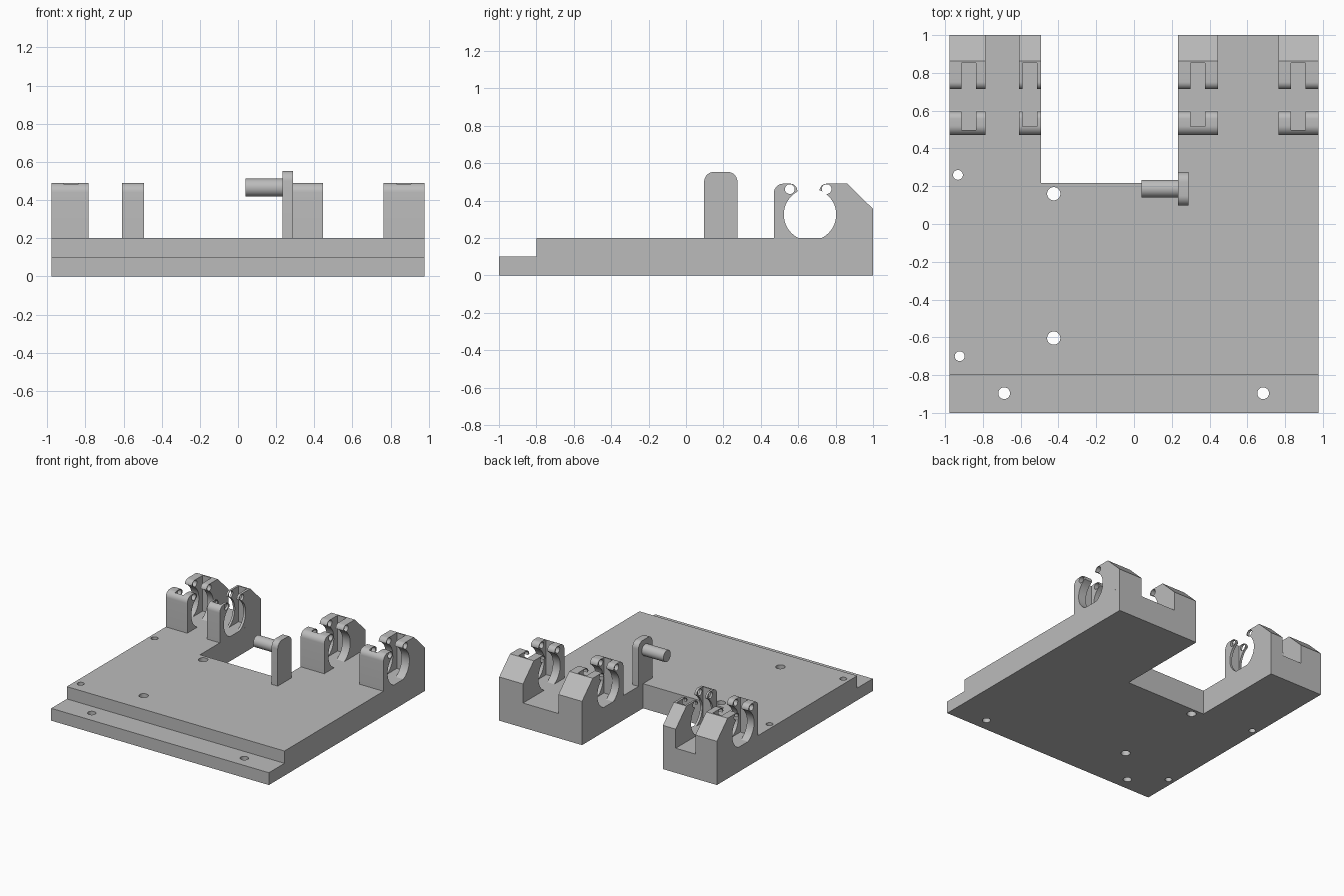
import bpy, bmesh
from math import cos, sin, radians
from mathutils import Matrix, Vector

if "Cube" in bpy.data.objects:
    bpy.data.objects.remove(bpy.data.objects["Cube"])

grey = bpy.data.materials.new("plain grey")
grey.use_nodes = True
grey.diffuse_color = (0.5, 0.5, 0.5, 1)
grey.node_tree.nodes["Principled BSDF"].inputs["Base Color"].default_value = (0.5, 0.5, 0.5, 1)


def finish(bm, name):
    bmesh.ops.recalc_face_normals(bm, faces=bm.faces)
    mesh = bpy.data.meshes.new(name)
    bm.to_mesh(mesh)
    bm.free()
    mesh.materials.append(grey)
    ob = bpy.data.objects.new(name, mesh)
    bpy.context.collection.objects.link(ob)
    return ob


def extrude(name, outlines, place, depth):
    """Extrude closed 2D outlines; place(a, b) gives the 3D start point."""
    bm = bmesh.new()
    for outline in outlines:
        face = bm.faces.new([bm.verts.new(place(a, b)) for a, b in outline])
        grown = bmesh.ops.extrude_face_region(bm, geom=[face])["geom"]
        bmesh.ops.translate(bm, vec=depth, verts=[v for v in grown if isinstance(v, bmesh.types.BMVert)])
    return finish(bm, name)


def side_extrude(name, outlines, x0, x1):
    return extrude(name, outlines, lambda y, z: (x0, y, z), Vector((x1 - x0, 0, 0)))


def arc(cy, cz, r, start, end, n=10):
    angles = [radians(start + (end - start) * i / n) for i in range(n + 1)]
    return [(cy + r * cos(a), cz + r * sin(a)) for a in angles]


def cylinder(name, centre, r, length, axis):
    bm = bmesh.new()
    bmesh.ops.create_cone(bm, cap_ends=True, segments=40, radius1=r, radius2=r, depth=length,
                          matrix=Matrix.Translation(centre) @ Vector((0, 0, 1)).rotation_difference(axis).to_matrix().to_4x4())
    return finish(bm, name)


def cut(ob, cutters):
    for cutter in cutters:
        mod = ob.modifiers.new("cut", "BOOLEAN")
        mod.operation, mod.solver, mod.object = "DIFFERENCE", "EXACT", cutter
        bpy.context.view_layer.objects.active = ob
        bpy.ops.object.modifier_apply(modifier=mod.name)
        bpy.data.objects.remove(cutter)


def smooth(ob):
    bpy.ops.object.select_all(action="DESELECT")
    ob.select_set(True)
    bpy.context.view_layer.objects.active = ob
    bpy.ops.object.shade_smooth_by_angle(angle=radians(30))


X, Z = Vector((1, 0, 0)), Vector((0, 0, 1))
HALF, FLOOR, TOP = 0.978, 0.2, 0.49

# Base plate with a front step, a back bay and screw holes
base = side_extrude("base_plate", [[(-1, 0), (1, 0), (1, FLOOR), (-0.8, FLOOR), (-0.8, 0.1), (-1, 0.1)]], -HALF, HALF)
bay = side_extrude("bay_cutter", [[(0.217, -0.1), (1.1, -0.1), (1.1, 0.3), (0.217, 0.3)]], -0.493, 0.234)
holes = [(-0.932, 0.26, 0.026), (-0.923, -0.7, 0.026), (-0.425, 0.16, 0.035),
         (-0.425, -0.604, 0.035), (-0.687, -0.896, 0.031), (0.684, -0.896, 0.031)]
cut(base, [bay] + [cylinder("hole_cutter", (x, y, 0.1), r, 0.4, Z) for x, y, r in holes])
smooth(base)

# Clamp profile: a front arm and a chamfered back arm around a round bore
BORE = (0.663, 0.325, 0.14)
front_arm = ([(0.47, FLOOR)] + arc(0.52, TOP - 0.05, 0.05, 180, 90)
             + arc(0.557, TOP - 0.038, 0.038, 90, -6) + arc(*BORE, 121, 243.2, 24))
back_arm = ([(1, FLOOR), (1, 0.355), (0.862, TOP)]
            + arc(0.752, TOP - 0.038, 0.038, 90, 175) + arc(*BORE, 67, -63.2, 24))

# Clamps: each has a strap slot from above and two pin holes across
clamps = [("outer_right_clamp", -HALF, -0.785, -0.875, 0.497),
          ("inner_right_clamp", -0.608, -0.493, -0.552, 0.515),
          ("inner_left_clamp", 0.234, 0.446, 0.338, 0.515),
          ("outer_left_clamp", 0.764, HALF, 0.869, 0.497)]
for name, x0, x1, slot_x, slot_y in clamps:
    clamp = side_extrude(name, [front_arm, back_arm], x0, x1)
    slot = side_extrude("slot_cutter", [[(slot_y, 0.1), (0.852, 0.1), (0.852, 0.6), (slot_y, 0.6)]],
                        slot_x - 0.039, slot_x + 0.039)
    pins = [cylinder("pin_cutter", ((x0 + x1) / 2, y, 0.461), 0.026, 0.4, X) for y in (0.555, 0.752)]
    cut(clamp, [slot] + pins)
    smooth(clamp)

# Upright post with rounded top corners and a sideways pin
post = side_extrude("pin_post", [[(0.275, FLOOR)] + arc(0.222, 0.5, 0.053, 0, 90)
                                 + arc(0.15, 0.5, 0.053, 90, 180) + [(0.097, FLOOR)]], 0.234, 0.289)
smooth(post)
smooth(cylinder("side_pin", (0.142, 0.187, 0.465), 0.047, 0.206, X))
